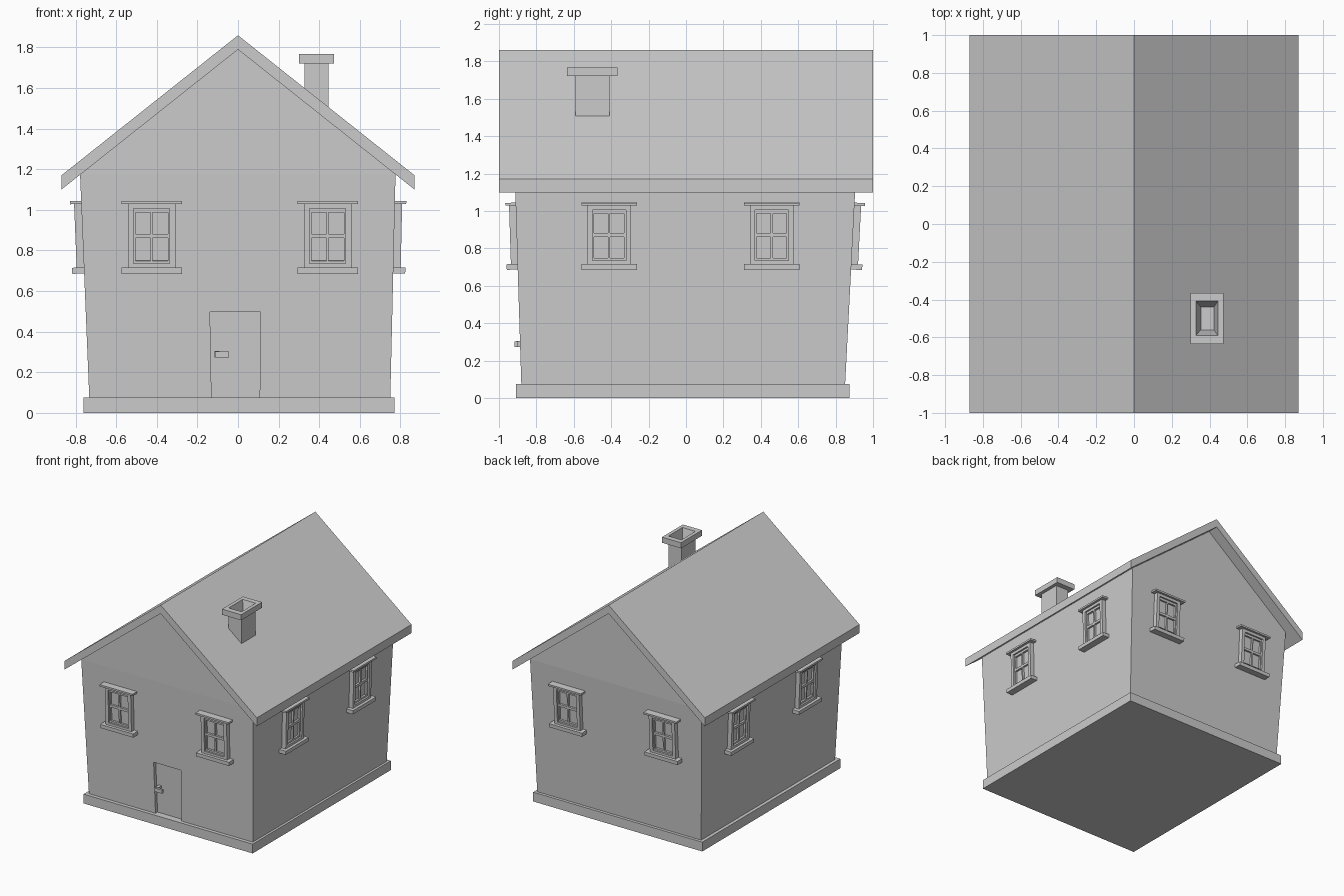
import bpy, bmesh
from math import atan, radians
from mathutils import Matrix

if "Cube" in bpy.data.objects:
    bpy.data.objects.remove(bpy.data.objects["Cube"])


def make(name, bm, matrix=None):
    bmesh.ops.recalc_face_normals(bm, faces=bm.faces)
    me = bpy.data.meshes.new(name)
    bm.to_mesh(me)
    bm.free()
    ob = bpy.data.objects.new(name, me)
    bpy.context.collection.objects.link(ob)
    if matrix:
        ob.matrix_world = matrix
    return ob


def box(bm, x0, x1, y0, y1, z0, z1):
    m = (Matrix.Translation(((x0 + x1) / 2, (y0 + y1) / 2, (z0 + z1) / 2))
         @ Matrix.Diagonal((x1 - x0, y1 - y0, z1 - z0, 1)))
    bmesh.ops.create_cube(bm, size=1, matrix=m)


def loft(bm, rects):
    """Join rectangles (x0, x1, y0, y1, z) into a closed skin."""
    rings = [[bm.verts.new((x, y, z)) for x, y in
              ((x0, y0), (x1, y0), (x1, y1), (x0, y1))]
             for x0, x1, y0, y1, z in rects]
    for a, b in zip(rings, rings[1:]):
        for i in range(4):
            j = (i + 1) % 4
            bm.faces.new((a[i], a[j], b[j], b[i]))
    bm.faces.new(rings[0])
    bm.faces.new(rings[-1])


def extrude_profile(bm, pts, y0, y1):
    f = bm.faces.new([bm.verts.new((x, y0, z)) for x, z in pts])
    r = bmesh.ops.extrude_face_region(bm, geom=[f])
    for v in r["geom"]:
        if isinstance(v, bmesh.types.BMVert):
            v.co.y = y1


# plinth
bm = bmesh.new()
box(bm, -0.76, 0.77, -0.91, 0.875, 0, 0.076)
make("plinth", bm)

# leaning walls with upright gables
bm = bmesh.new()
lo = [bm.verts.new((x, y, 0.06)) for x, y in
      ((-0.732, -0.88), (0.75, -0.88), (0.75, 0.85), (-0.732, 0.85))]
hi = [bm.verts.new((x, y, 1.175)) for x, y in
      ((-0.778, -0.915), (0.776, -0.915), (0.776, 0.908), (-0.778, 0.908))]
ridge = [bm.verts.new((0, y, 1.793)) for y in (-0.915, 0.908)]
for i in range(4):
    j = (i + 1) % 4
    bm.faces.new((lo[i], lo[j], hi[j], hi[i]))
bm.faces.new(lo)
bm.faces.new((hi[0], hi[1], ridge[0]))
bm.faces.new((hi[2], hi[3], ridge[1]))
bm.faces.new((hi[1], hi[2], ridge[1], ridge[0]))
bm.faces.new((hi[3], hi[0], ridge[0], ridge[1]))
walls = make("walls", bm)

# shallow door recess, parallel to the leaning front wall
bm = bmesh.new()
loft(bm, [(-0.129, 0.106, -1.05, -0.851, 0.0),
          (-0.138, 0.111, -1.05, -0.866, 0.497)])
cutter = make("door_recess_cutter", bm)
cutter.hide_render = True
cutter.hide_set(True)
mod = walls.modifiers.new("door_recess", "BOOLEAN")
mod.object = cutter
mod.operation = "DIFFERENCE"
mod.solver = "EXACT"

# door handle
bm = bmesh.new()
box(bm, -0.113, -0.044, -0.918, -0.898, 0.274, 0.302)
box(bm, -0.116, -0.09, -0.905, -0.85, 0.274, 0.305)
make("door_handle", bm)

# roof
bm = bmesh.new()
extrude_profile(bm, [(-0.87, 1.10), (0, 1.79), (0.87, 1.10),
                     (0.87, 1.17), (0, 1.86), (-0.87, 1.17)], -1, 1)
make("roof", bm)

# chimney: shaft, overhanging cap and tapered flue
bm = bmesh.new()
shaft = (0.328, 0.445, -0.59, -0.408)
cap = (0.30, 0.473, -0.635, -0.365)
loft(bm, [shaft + (1.45,), shaft + (1.722,), cap + (1.722,), cap + (1.768,),
          shaft + (1.768,), (0.354, 0.423, -0.56, -0.44, 1.66)])
make("chimney", bm)


def window(name, matrix):
    """Window in local space: x across, -y outwards, z up from its middle."""
    bm = bmesh.new()
    d = 0.02
    # outer frame
    for s in (-1, 1):
        a, b = sorted((s * 0.089, s * 0.117))
        box(bm, a, b, -0.036, d, -0.155, 0.165)
    box(bm, -0.089, 0.089, -0.036, d, -0.155, -0.134)
    box(bm, -0.089, 0.089, -0.036, d, 0.137, 0.165)
    # sill and lintel
    box(bm, -0.149, 0.149, -0.059, d, -0.183, -0.153)
    box(bm, -0.149, 0.149, -0.056, d, 0.160, 0.175)
    # sash with cross bars
    for s in (-1, 1):
        a, b = sorted((s * 0.08, s * 0.089))
        box(bm, a, b, -0.022, d, -0.134, 0.137)
    for z0, z1 in ((-0.134, -0.12), (-0.008, 0.012), (0.118, 0.137)):
        box(bm, -0.08, 0.08, -0.022, d, z0, z1)
    box(bm, -0.006, 0.006, -0.022, d, -0.12, 0.118)
    # glass
    box(bm, -0.08, 0.08, -0.006, d, -0.12, 0.118)
    make(name, bm, matrix)


# two windows per wall: turn, lean over 1.115 height, wall distance at z = 0.87
Z = 0.87
sides = {
    "front": (0, 0.035, 0.905, (-0.426, 0.441)),
    "right": (90, 0.026, 0.769, (-0.411, 0.458)),
    "back": (180, 0.058, 0.892, (-0.43, 0.434)),
    "left": (270, 0.046, 0.765, (-0.435, 0.44)),
}
for side, (turn, lean, dist, spots) in sides.items():
    for n, u in enumerate(spots):
        m = (Matrix.Rotation(radians(turn), 4, "Z")
             @ Matrix.Translation((u, -dist, Z))
             @ Matrix.Rotation(atan(lean / 1.115), 4, "X"))
        window(f"{side}_window_{n + 1}", m)
